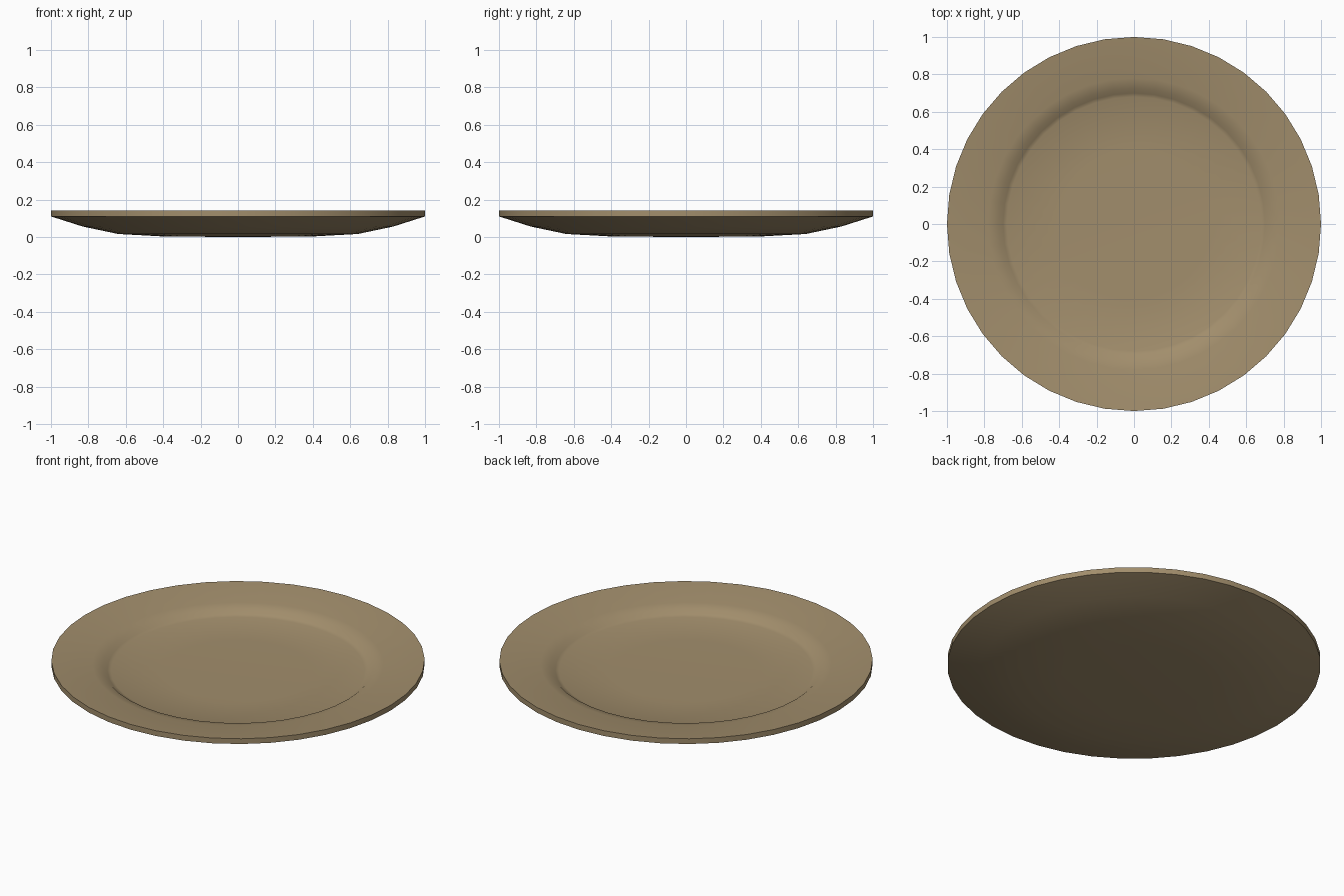
import bpy, bmesh, math

if "Cube" in bpy.data.objects:
    bpy.data.objects.remove(bpy.data.objects["Cube"])

SEGMENTS = 40
# Closed half-section (radius, height): underside, rim edge, sloped rim, well, floor
PROFILE = [(0, 0), (0.40, 0.003), (0.64, 0.016), (0.83, 0.056), (1.0, 0.11),
           (1.0, 0.141), (0.78, 0.117), (0.725, 0.105), (0.70, 0.085),
           (0.68, 0.078), (0.40, 0.072), (0, 0.07)]


def lathe(name, profile, segments):
    bm = bmesh.new()
    verts = [bm.verts.new((r, 0, z)) for r, z in profile]
    edges = [bm.edges.new(pair) for pair in zip(verts, verts[1:])]
    bmesh.ops.spin(bm, geom=verts + edges, axis=(0, 0, 1), cent=(0, 0, 0),
                   angle=math.tau, steps=segments, use_duplicate=False)
    bmesh.ops.remove_doubles(bm, verts=bm.verts, dist=1e-5)
    bmesh.ops.recalc_face_normals(bm, faces=bm.faces)
    mesh = bpy.data.meshes.new(name)
    bm.to_mesh(mesh)
    bm.free()
    obj = bpy.data.objects.new(name, mesh)
    bpy.context.collection.objects.link(obj)
    return obj


# Plate body
plate = lathe("plate", PROFILE, SEGMENTS)
mat = bpy.data.materials.new("tan_glaze")
mat.diffuse_color = (0.36, 0.27, 0.15, 1)
mat.use_nodes = True
mat.node_tree.nodes["Principled BSDF"].inputs["Base Color"].default_value = mat.diffuse_color
plate.data.materials.append(mat)

# Smooth surfaces, crisp rim edge
bpy.context.view_layer.objects.active = plate
plate.select_set(True)
bpy.ops.object.shade_smooth_by_angle(angle=math.radians(40))
